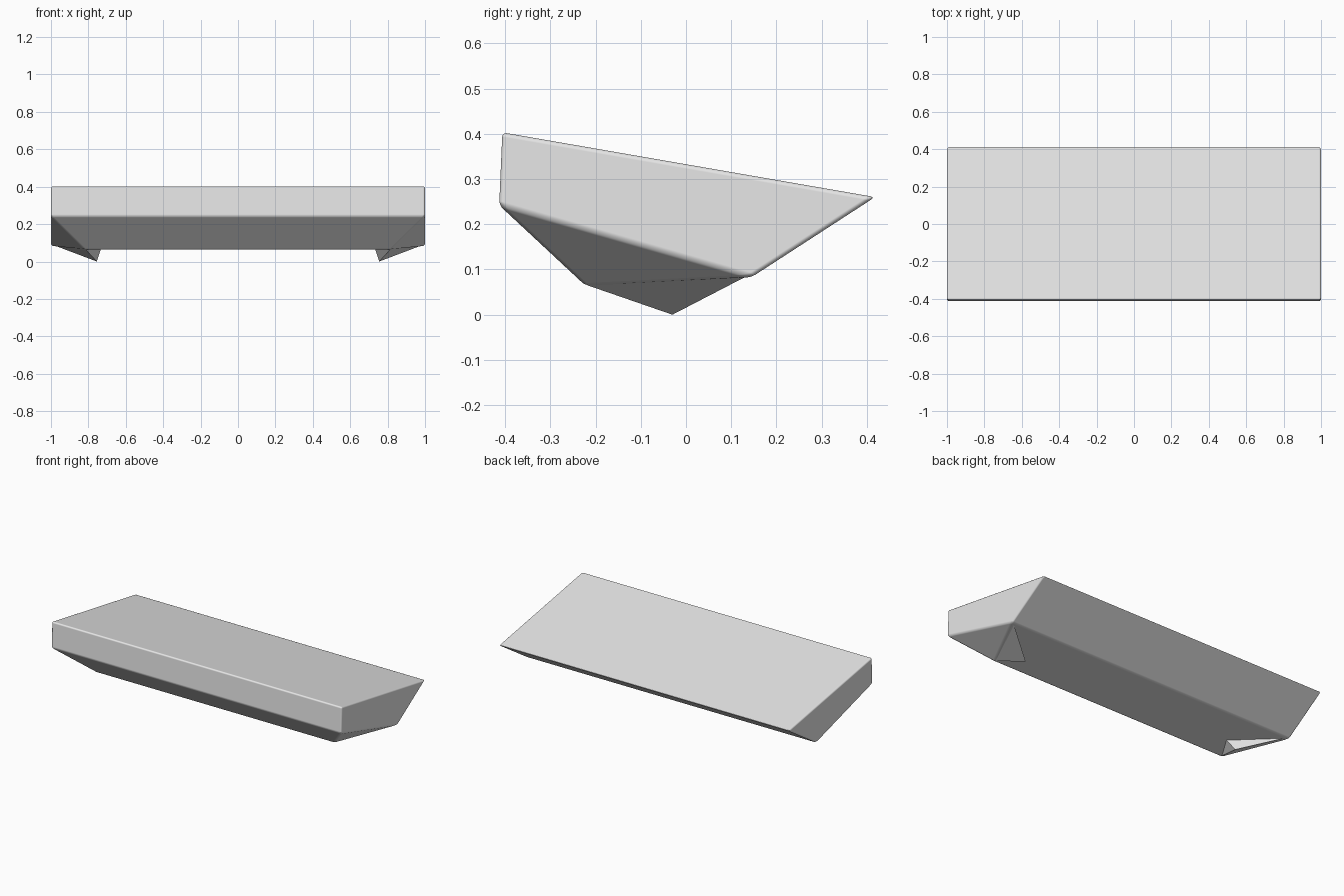
import bpy, bmesh, math

cube = bpy.data.objects.get("Cube")
if cube:
    bpy.data.objects.remove(cube, do_unlink=True)

grey = bpy.data.materials.new("light_grey")
grey.use_nodes = True
grey.diffuse_color = (0.8, 0.8, 0.8, 1)
grey.node_tree.nodes["Principled BSDF"].inputs["Base Color"].default_value = (0.8, 0.8, 0.8, 1)


def hull(name, points, bevel):
    """Flat-sided solid wrapped around a few corner points."""
    bm = bmesh.new()
    for p in points:
        bm.verts.new(p)
    bmesh.ops.convex_hull(bm, input=bm.verts[:])
    bmesh.ops.dissolve_limit(bm, angle_limit=math.radians(1),
                             verts=bm.verts[:], edges=bm.edges[:])
    bmesh.ops.recalc_face_normals(bm, faces=bm.faces[:])
    mesh = bpy.data.meshes.new(name)
    bm.to_mesh(mesh)
    bm.free()
    mesh.materials.append(grey)
    ob = bpy.data.objects.new(name, mesh)
    bpy.context.collection.objects.link(ob)
    bpy.context.view_layer.objects.active = ob
    for other in bpy.context.selected_objects:
        other.select_set(False)
    ob.select_set(True)
    if bevel:
        mod = ob.modifiers.new("soft_edges", "BEVEL")
        mod.width = bevel
        mod.segments = 3
        mod.limit_method = "ANGLE"
        mod.angle_limit = math.radians(15)
        mod.harden_normals = True
    bpy.ops.object.shade_smooth_by_angle(angle=math.radians(30))
    return ob


# Main wedge body: half-width, y, z around the side profile
profile = [
    (1.0, -0.406, 0.403),   # front top
    (1.0, -0.413, 0.242),   # front lower edge
    (0.82, -0.222, 0.064),  # front of underside
    (1.0, 0.145, 0.083),    # back of underside
    (1.0, 0.418, 0.26),     # back top
]
hull("body", [(s * x, y, z) for x, y, z in profile for s in (-1, 1)], 0.01)

# Pointed feet under each end, sunk slightly into the body
foot = [
    (0.815, -0.218, 0.065),  # front
    (0.755, -0.03, 0.0),     # tip
    (0.73, -0.08, 0.075),    # inner corner
    (0.985, 0.138, 0.087),   # back
    (0.83, -0.08, 0.11),     # buried root
]
for side, s in (("left", 1), ("right", -1)):
    hull(side + "_foot", [(s * x, y, z) for x, y, z in foot], 0)
